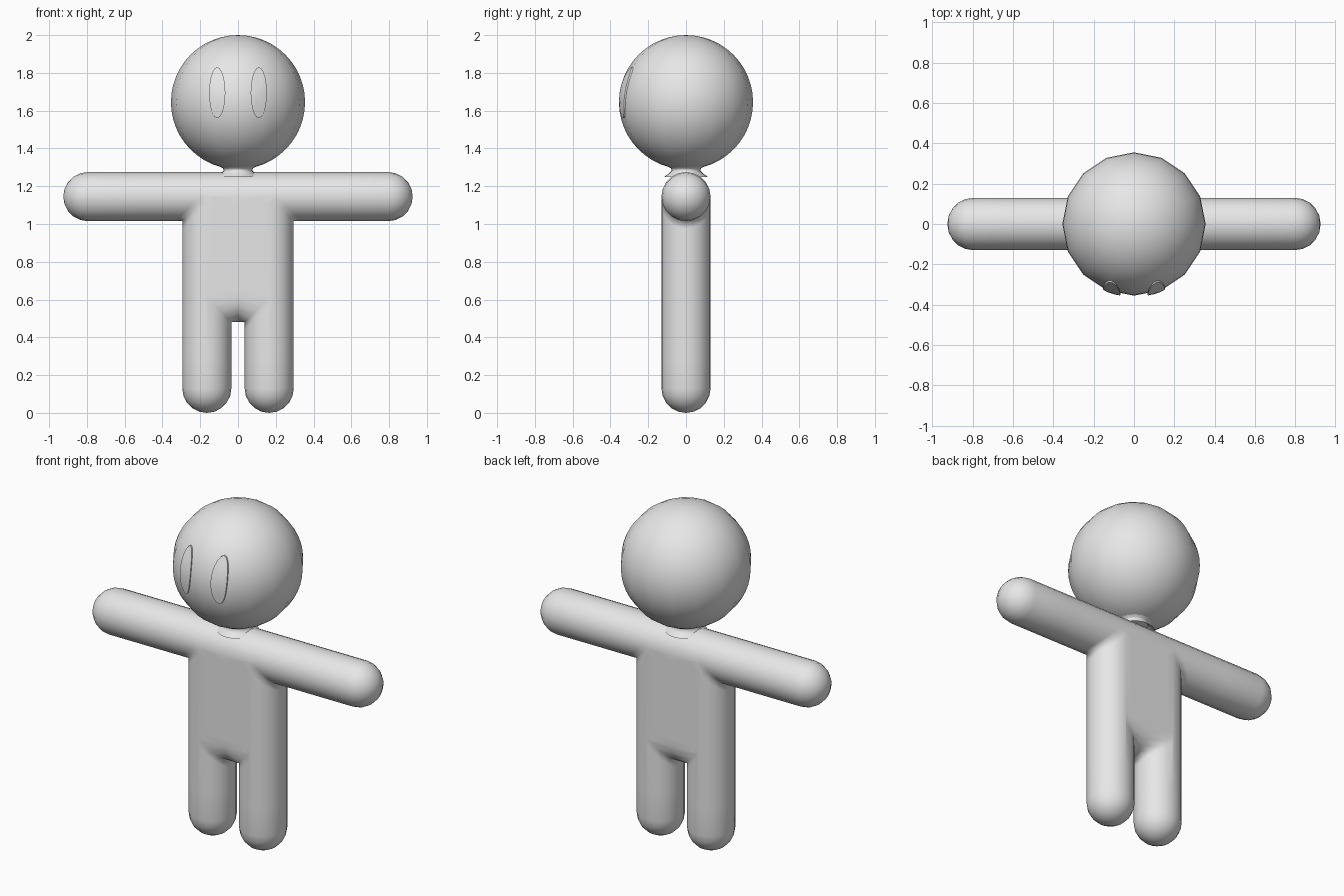
import bpy, bmesh, math
from math import sin, cos, pi

if "Cube" in bpy.data.objects:
    bpy.data.objects.remove(bpy.data.objects["Cube"])

R = 0.13            # limb radius
LEG_X = 0.165       # leg axis
ARM_Z = 1.145       # arm axis
HIP_Z = 0.61        # hip axis
ARM_END = 0.925
HEAD_Z, HEAD_R = 1.645, 0.355
N = 10              # segments per half round
CAP = 5             # rings per rounded end

grey = bpy.data.materials.new("plain grey")
grey.diffuse_color = (0.8, 0.8, 0.8, 1)
grey.use_nodes = True
grey.node_tree.nodes["Principled BSDF"].inputs["Base Color"].default_value = grey.diffuse_color


def grid(bm, rows):
    """Skin a grid of points with quads."""
    vs = [[bm.verts.new(p) for p in row] for row in rows]
    for a, b in zip(vs, vs[1:]):
        for i in range(len(a) - 1):
            bm.faces.new((a[i], a[i + 1], b[i + 1], b[i]))


def finish(bm, name, angle=80):
    """Weld, orient and smooth a mesh, then make the object."""
    bmesh.ops.remove_doubles(bm, verts=bm.verts, dist=1e-4)
    bmesh.ops.dissolve_degenerate(bm, edges=bm.edges, dist=1e-5)
    bmesh.ops.recalc_face_normals(bm, faces=bm.faces)
    me = bpy.data.meshes.new(name)
    bm.to_mesh(me)
    bm.free()
    me.materials.append(grey)
    ob = bpy.data.objects.new(name, me)
    bpy.context.collection.objects.link(ob)
    bpy.ops.object.select_all(action='DESELECT')
    ob.select_set(True)
    bpy.context.view_layer.objects.active = ob
    bpy.ops.object.shade_smooth_by_angle(angle=math.radians(angle))
    return ob


half = [-pi / 2 + pi * i / N for i in range(N + 1)]
caps = [pi / 2 * i / CAP for i in range(CAP + 1)]

# Body: right half built from mitred tubes, then mirrored
bm = bmesh.new()
for side in (1, -1):
    # leg: outer half runs up to the armpit mitre, inner half to the crotch mitre
    rows = []
    for t in half:
        c, s = side * R * cos(t), R * sin(t)
        top = ARM_Z - c if side > 0 else HIP_Z + c
        col = [(LEG_X + c * sin(f), s * sin(f), R - R * cos(f)) for f in caps]
        col += [(LEG_X + c, s, z) for z in (0.3, top - 0.04, top)]
        rows.append(col)
    grid(bm, rows)
    # arm: top half starts at the centre, lower half at the armpit mitre
    rows = []
    for t in half:
        c, s = side * R * cos(t), R * sin(t)
        starts = [0, LEG_X] if side > 0 else [LEG_X - c]
        xs = starts + [starts[-1] + 0.04, 0.55]
        col = [(x, s, ARM_Z + c) for x in xs]
        col += [(ARM_END - R + R * cos(f), s * sin(f), ARM_Z + c * sin(f))
                for f in reversed(caps)]
        rows.append(col)
    grid(bm, rows)
    # flat chest and back
    grid(bm, [[(x, side * R, z) for x in (0, 0.125, LEG_X)]
              for z in (HIP_Z, HIP_Z + 0.04, ARM_Z - 0.04, ARM_Z)])
# rounded crotch
grid(bm, [[(0, R * sin(t), HIP_Z - R * cos(t)),
           (LEG_X - R * cos(t), R * sin(t), HIP_Z - R * cos(t))] for t in half])
body = finish(bm, "body", 100)
mirror = body.modifiers.new("mirror", 'MIRROR')
mirror.merge_threshold = 0.0005

# Neck: short waisted collar
bm = bmesh.new()
profile = [(0.115, 1.25), (0.09, 1.268), (0.075, 1.283), (0.08, 1.295), (0.1, 1.306)]
grid(bm, [[(r * cos(a), r * sin(a), z) for r, z in profile]
          for a in [2 * pi * i / 24 for i in range(25)]])
finish(bm, "neck")

# Head
bm = bmesh.new()
bmesh.ops.create_uvsphere(bm, u_segments=16, v_segments=24, radius=HEAD_R)
bmesh.ops.translate(bm, verts=bm.verts, vec=(0, 0, HEAD_Z))
finish(bm, "head")

# Eyes: thin tall ovals wrapped on the face
for name, ex in (("left_eye", -0.11), ("right_eye", 0.11)):
    bm = bmesh.new()
    rows = []
    for a in [2 * pi * i / 20 for i in range(21)]:
        row = []
        for k, rad in ((0, 0.362), (0.5, 0.362), (1, 0.361), (1, 0.354)):
            x = ex + 0.043 * k * cos(a)
            z = 0.05 + 0.135 * k * sin(a)
            row.append((x, -math.sqrt(rad * rad - x * x - z * z), HEAD_Z + z))
        rows.append(row)
    grid(bm, rows)
    finish(bm, name, 40)
